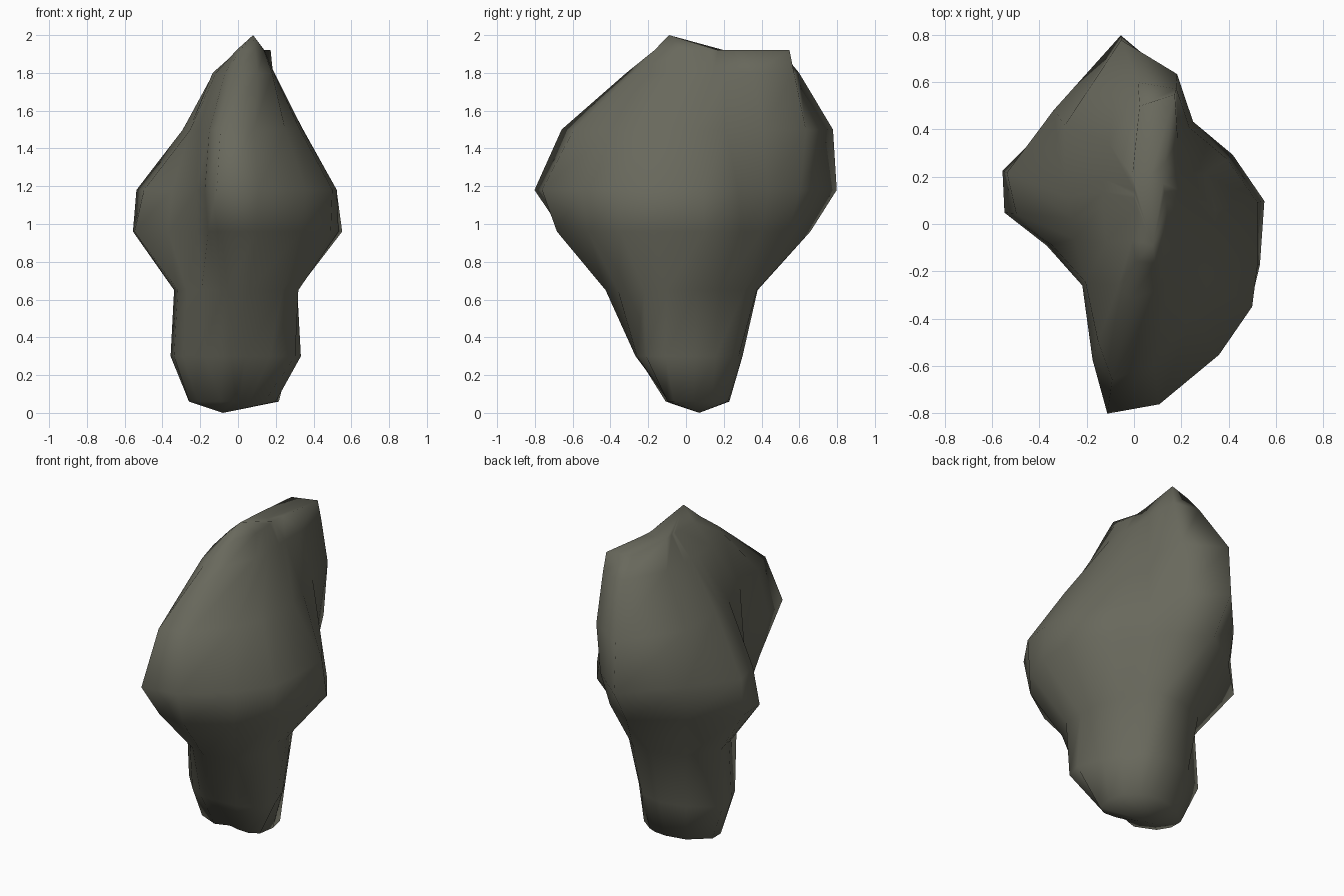
import bpy, bmesh, math

if "Cube" in bpy.data.objects:
    bpy.data.objects.remove(bpy.data.objects["Cube"])

# Stone colour
stone = bpy.data.materials.new("dark olive stone")
stone.diffuse_color = (0.14, 0.14, 0.108, 1)
stone.use_nodes = True
stone.node_tree.nodes["Principled BSDF"].inputs["Base Color"].default_value = stone.diffuse_color

# Directions (degrees) of the boulder's facets, shared by all layers
ANGLES = (10, 35, 60, 74, 94, 125, 158, 175, 194, 230, 253, 262, 278, 303, 325, 342)

# Layers: height, then radius in hundredths per direction
LAYERS = (
    (0.06, (22, 24, 23, 23, 23, 25, 28, 26, 22, 14, 9, 8, 8, 11, 17, 21)),
    (0.30, (28, 27, 28, 29, 30, 32, 38.5, 34, 30, 27, 27, 27, 27, 31, 37, 35)),
    (0.65, (31, 31, 36, 39, 38, 38, 36.5, 32, 28, 30, 35, 38, 43, 43, 39, 33)),
    (0.96, (56, 51, 47, 56, 66, 56, 60, 55, 38, 33, 54, 66, 69, 62, 60, 56)),
    (1.18, (53, 48, 50, 63, 80, 59, 58, 50, 36, 34, 60, 81, 77, 66, 61, 55)),
    (1.50, (35, 37, 47, 66, 78, 51, 31.5, 26, 26, 32, 52, 66.5, 60, 46, 40, 36)),
    (1.80, (14, 16, 27, 47, 48, 27, 19, 18, 19, 26, 40, 44, 40, 24, 17, 15)),
    (1.92, (8, 9, 16, 44.5, 38, 10, 5, 5, 5, 7, 20, 28, 29, 16, 11, 9)),
)

bm = bmesh.new()
rings = []
for z, radii in LAYERS:
    cx, cy = (0.05, 0.12) if z > 1.6 else (0, 0)   # the crown leans back
    rings.append([bm.verts.new((cx + r / 100 * math.cos(math.radians(a)),
                                cy + r / 100 * math.sin(math.radians(a)), z))
                  for a, r in zip(ANGLES, radii)])

# Skin between layers
n = len(ANGLES)
for low, high in zip(rings, rings[1:]):
    for i in range(n):
        j = (i + 1) % n
        bm.faces.new((low[i], low[j], high[j], high[i]))

# Bottom point, front peak and the saddle behind it
foot = bm.verts.new((-0.08, 0.07, 0))
peak = bm.verts.new((0.08, -0.09, 2))
saddle = bm.verts.new((0.07, 0.2, 1.91))
top = rings[-1]
for i in range(n):
    j = (i + 1) % n
    bm.faces.new((foot, rings[0][j], rings[0][i]))
    bm.faces.new((saddle if 1 <= i < 5 else peak, top[i], top[j]))
bm.faces.new((peak, top[1], saddle))
bm.faces.new((peak, saddle, top[5]))
for f in bm.faces:
    f.smooth = True
bmesh.ops.recalc_face_normals(bm, faces=bm.faces)

mesh = bpy.data.meshes.new("boulder")
bm.to_mesh(mesh)
bm.free()
mesh.materials.append(stone)
boulder = bpy.data.objects.new("boulder", mesh)
bpy.context.collection.objects.link(boulder)
